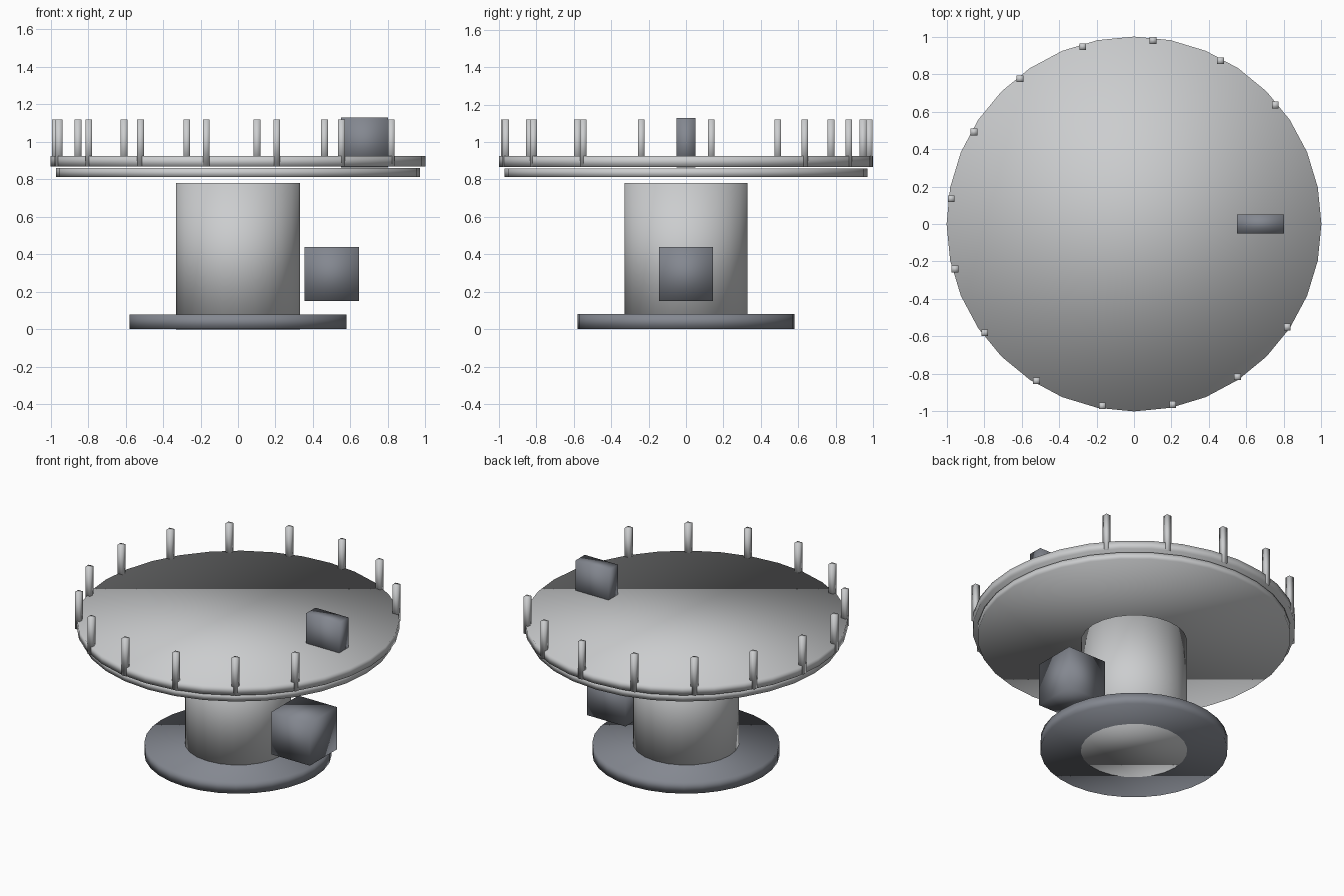
import bpy, math

cube = bpy.data.objects.get("Cube")
if cube:
    bpy.data.objects.remove(cube, do_unlink=True)


def material(name, rgb):
    m = bpy.data.materials.new(name)
    m.use_nodes = True
    m.diffuse_color = (*rgb, 1)
    m.node_tree.nodes["Principled BSDF"].inputs["Base Color"].default_value = (*rgb, 1)
    return m


light_grey = material("light_grey", (0.60, 0.61, 0.62))
dark_grey = material("dark_grey", (0.23, 0.245, 0.28))


def finish(name, mat):
    obj = bpy.context.object
    obj.name = name
    obj.data.materials.append(mat)
    # shading is smooth over every edge, including the rims and box corners
    bpy.ops.object.shade_smooth()
    return obj


def disc(name, radius, z0, z1, sides, mat):
    bpy.ops.mesh.primitive_cylinder_add(vertices=sides, radius=radius, depth=z1 - z0,
                                        location=(0, 0, (z0 + z1) / 2))
    return finish(name, mat)


def box(name, center, size, mat):
    bpy.ops.mesh.primitive_cube_add(size=1, location=center)
    obj = bpy.context.object
    for v in obj.data.vertices:
        v.co = [c * s for c, s in zip(v.co, size)]
    return finish(name, mat)


# Pedestal: dark foot with the column running through to the floor
disc("foot_plate", 0.58, 0.001, 0.08, 32, dark_grey)
disc("column", 0.33, 0.0, 0.78, 24, light_grey)

# Round platform in two layers
disc("platform_underside", 0.97, 0.812, 0.86, 32, light_grey)
disc("platform_deck", 1.0, 0.868, 0.925, 32, light_grey)

# Railing posts, evenly spaced with an opening on the left (+x) side
for i in range(14):
    a = math.radians(40.1 + 22 * i)
    box(f"railing_post_{i + 1}", (0.985 * math.cos(a), 0.985 * math.sin(a), 0.994),
        (0.036, 0.036, 0.252), light_grey)

# Control box on the deck and motor housing beside the column
box("control_box", (0.675, 0, 0.997), (0.25, 0.10, 0.265), dark_grey)
box("motor_housing", (0.50, 0, 0.295), (0.29, 0.29, 0.29), dark_grey)
